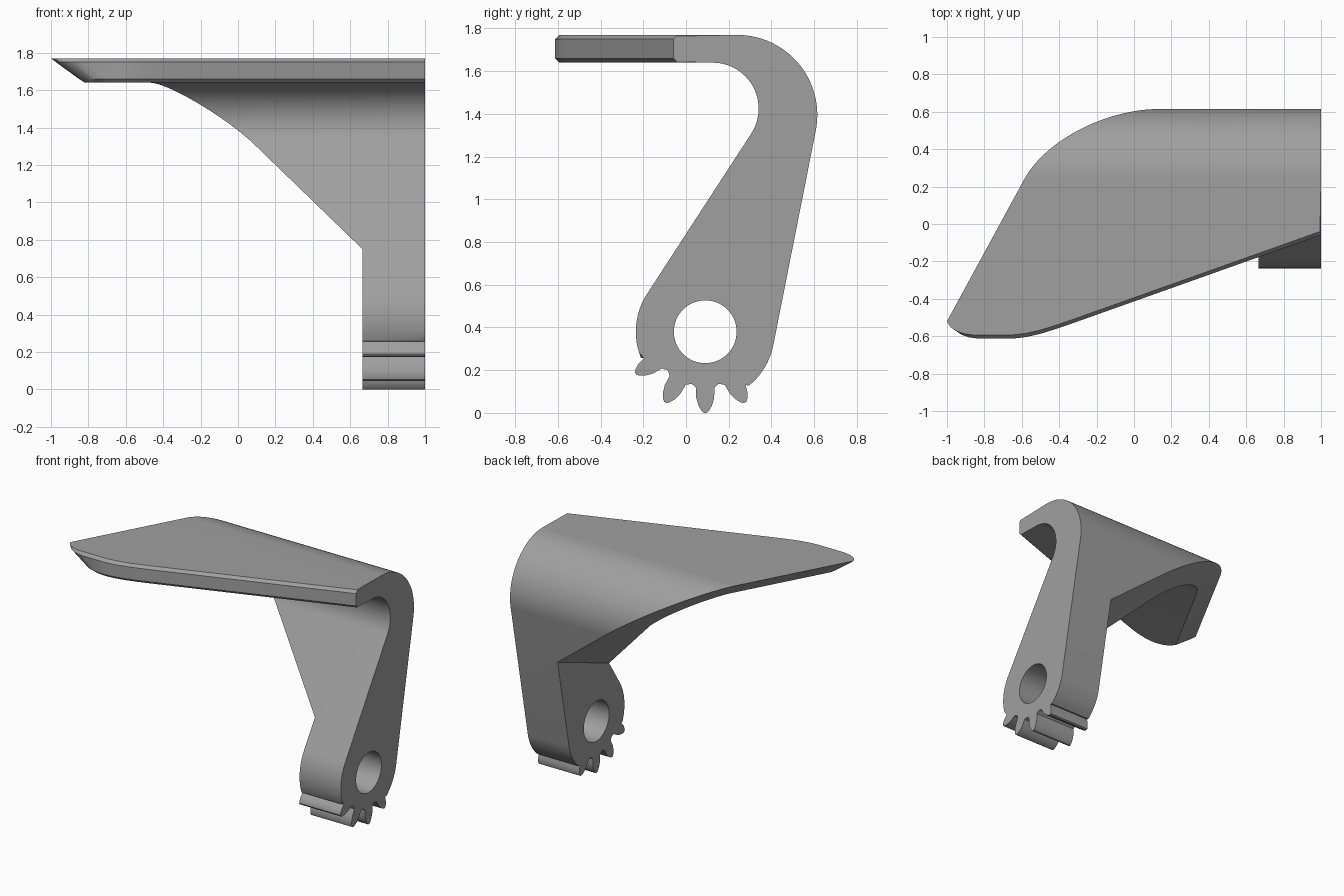
import bpy, bmesh, math
from mathutils import Vector

if "Cube" in bpy.data.objects:
    bpy.data.objects.remove(bpy.data.objects["Cube"])

grey = bpy.data.materials.new("mid_grey")
grey.diffuse_color = (0.35, 0.35, 0.35, 1)
grey.use_nodes = True
grey.node_tree.nodes["Principled BSDF"].inputs["Base Color"].default_value = grey.diffuse_color


def arc(cx, cy, r, a0, a1, n):
    angles = [math.radians(a0 + (a1 - a0) * i / n) for i in range(n + 1)]
    return [(cx + r * math.cos(a), cy + r * math.sin(a)) for a in angles]


def make_object(name, bm):
    bmesh.ops.recalc_face_normals(bm, faces=bm.faces)
    mesh = bpy.data.meshes.new(name)
    bm.to_mesh(mesh)
    bm.free()
    mesh.materials.append(grey)
    ob = bpy.data.objects.new(name, mesh)
    bpy.context.collection.objects.link(ob)
    return ob


def loft(bm, rings):
    """Closed solid through rings of equal point count."""
    vs = [[bm.verts.new(p) for p in ring] for ring in rings]
    for a, b in zip(vs, vs[1:]):
        for i in range(len(a)):
            j = (i + 1) % len(a)
            bm.faces.new((a[i], a[j], b[j], b[i]))
    bm.faces.new(vs[0])
    bm.faces.new(vs[-1])


# Gear teeth around the lower hub: (radius, half width)
HUB = (0.09, 0.38)
TOOTH = [(0.245, 0.062), (0.262, 0.043), (0.31, 0.042), (0.345, 0.032), (0.37, 0.018), (0.38, 0.006)]


def tooth(angle, first, last):
    a = math.radians(angle)
    d, t = (math.cos(a), math.sin(a)), (-math.sin(a), math.cos(a))
    rise = [(r, -w) for r, w in TOOTH if not (first and r < 0.3)]
    fall = [(r, w) for r, w in reversed(TOOTH) if not (last and r < 0.3)]
    return [(HUB[0] + r * d[0] + w * t[0], HUB[1] + r * d[1] + w * t[1]) for r, w in rise + fall]


# Side profile of the hooked lever (y, z)
profile = [(-0.7, 1.64)]
profile += arc(0.125, 1.425, 0.215, 90, -33, 24)
profile += arc(*HUB, 0.325, 147, 202, 12)
for k, ang in enumerate((211, 240.5, 270, 299.5)):
    profile += tooth(ang, k == 0, k == 3)
profile += arc(*HUB, 0.325, -51, -11, 10)
profile += arc(0.24, 1.395, 0.375, -11, 90, 28)
profile += [(-0.7, 1.77)]

bm = bmesh.new()
loft(bm, [[(x, y, z) for y, z in profile] for x in (-1.2, 1.0)])


# Chamfer the outer side rim, leaving the teeth sharp
def on_rim(e):
    m = (e.verts[0].co + e.verts[1].co) / 2
    return (all(v.co.x > 0.99 for v in e.verts) and m.y > -0.69
            and not (m.z < 0.2 or (m.y < 0.2 and m.z < 0.262)))


bmesh.ops.bevel(bm, geom=[e for e in bm.edges if on_rim(e)], offset=0.02,
                segments=1, affect='EDGES', clamp_overlap=False)
lever = make_object("lever", bm)

# Slanted side cut, stopping at the hub's inner side
bm = bmesh.new()
bmesh.ops.create_cube(bm, size=1)
for v in bm.verts:
    v.co = ((0.665 if v.co.x > 0 else -1.6), v.co.y * 4, (2.4 if v.co.z > 0 else -0.4))
cut = bmesh.ops.bisect_plane(bm, geom=bm.verts[:] + bm.edges[:] + bm.faces[:],
                             plane_co=Vector((-1, -0.52, 1.77)),
                             plane_no=Vector((-0.806, 0.4386, -1.117)), clear_inner=True)
bmesh.ops.holes_fill(bm, edges=[e for e in cut["geom_cut"] if isinstance(e, bmesh.types.BMEdge)])
slant_cutter = make_object("slant_cutter", bm)

# Front edge cut of the top plate, with chamfered top and bottom rims
tip = [(-1.04, -0.45), (-1.003, -0.52), (-0.998, -0.545), (-0.98, -0.572), (-0.95, -0.592),
       (-0.91, -0.606), (-0.86, -0.613)]
front = [(-0.65, -0.613), (-0.58, -0.605), (-0.5, -0.587), (-0.42, -0.562), (-0.34, -0.535), (1.2, 0.013)]


def front_ring(z, grow):
    shift = 1.386 * (1.77 - z)
    ring = [(-1.9, -0.45, z)]
    ring += [(x + shift, y + grow, z) for x, y in tip]
    ring += [(x, y + grow, z) for x, y in front]
    return ring + [(1.2, -1.2, z), (-1.9, -1.2, z)]


bm = bmesh.new()
loft(bm, [front_ring(z, g) for z, g in
          ((1.6, 0.02), (1.64, 0.02), (1.66, 0), (1.75, 0), (1.77, 0.02), (1.85, 0.02))])
front_cutter = make_object("front_cutter", bm)

# Pivot hole
bm = bmesh.new()
loft(bm, [[(x, y, z) for y, z in arc(*HUB, 0.147, 0, 354.375, 63)] for x in (0.3, 1.3)])
hole_cutter = make_object("hole_cutter", bm)

bpy.context.view_layer.objects.active = lever
lever.select_set(True)
for cutter in (slant_cutter, front_cutter, hole_cutter):
    cutter.hide_render = True
    mod = lever.modifiers.new("cut", 'BOOLEAN')
    mod.operation, mod.solver, mod.object = 'DIFFERENCE', 'EXACT', cutter
    bpy.ops.object.modifier_apply(modifier=mod.name)
    bpy.data.objects.remove(cutter)

bpy.ops.object.shade_smooth_by_angle(angle=math.radians(25))
